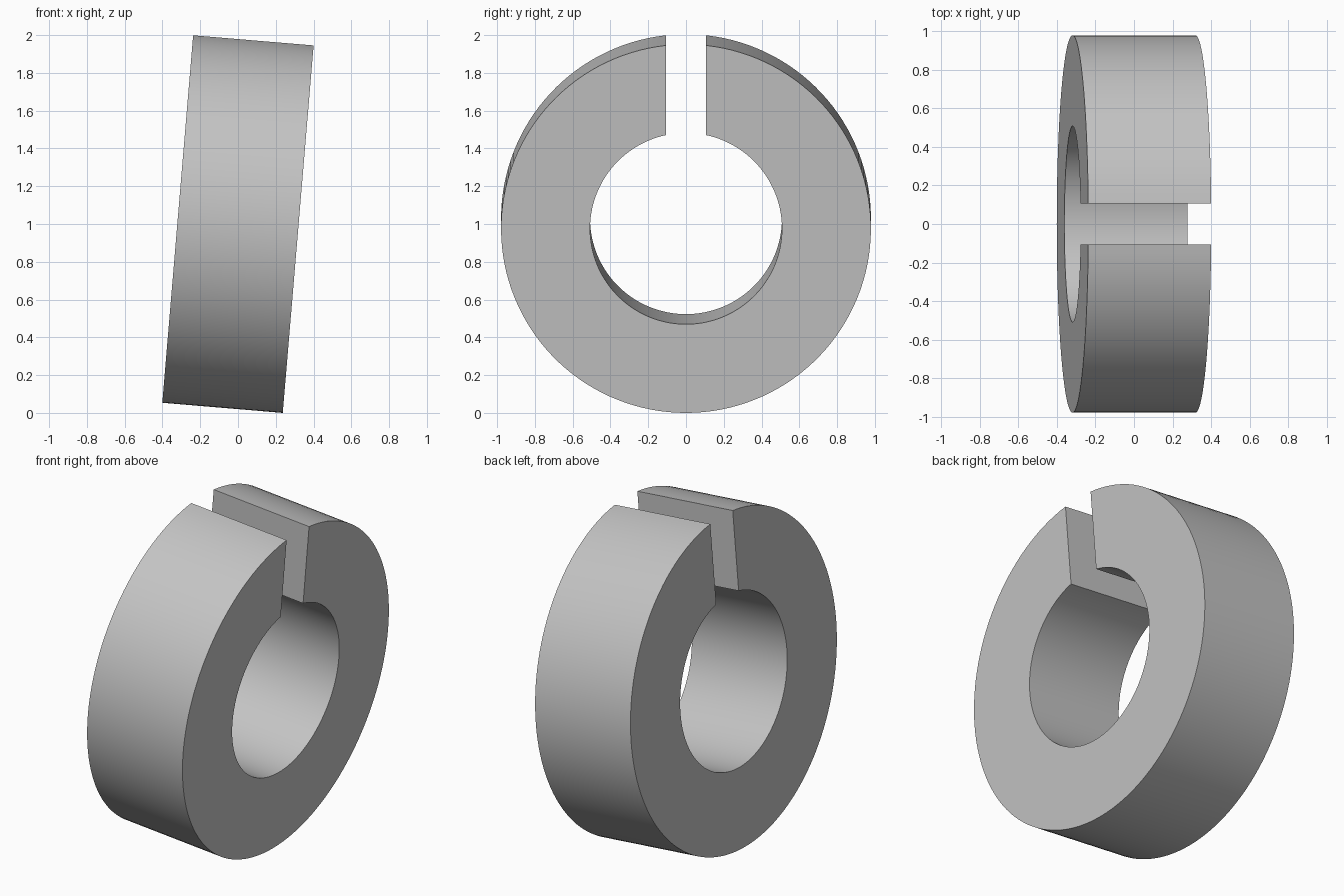
import bpy, bmesh
from math import sin, cos, asin, radians, pi

cube = bpy.data.objects.get("Cube")
if cube:
    bpy.data.objects.remove(cube, do_unlink=True)

OUTER, INNER = 0.979, 0.508
HALF_LENGTH, HALF_SLOT = 0.32, 0.107
TILT = radians(4.8)
STEPS = 128

metal = bpy.data.materials.new("plain grey")
metal.use_nodes = True
grey = (0.55, 0.55, 0.55, 1)
metal.diffuse_color = grey
metal.node_tree.nodes["Principled BSDF"].inputs["Base Color"].default_value = grey


def arc(bm, radius):
    """Open arc around the x axis, leaving a parallel-sided slot at the top."""
    start = asin(HALF_SLOT / radius)
    angles = [start + (2 * pi - 2 * start) * i / STEPS for i in range(STEPS + 1)]
    return [bm.verts.new((-HALF_LENGTH, radius * sin(a), radius * cos(a)))
            for a in angles]


# Split collar: C-shaped face extruded along its axis
bm = bmesh.new()
outer, inner = arc(bm, OUTER), arc(bm, INNER)
for i in range(STEPS):
    bm.faces.new((outer[i], outer[i + 1], inner[i + 1], inner[i]))
result = bmesh.ops.extrude_face_region(bm, geom=bm.faces[:], use_keep_orig=True)
moved = [v for v in result["geom"] if isinstance(v, bmesh.types.BMVert)]
bmesh.ops.translate(bm, verts=moved, vec=(2 * HALF_LENGTH, 0, 0))
bmesh.ops.recalc_face_normals(bm, faces=bm.faces[:])

mesh = bpy.data.meshes.new("split_collar")
bm.to_mesh(mesh)
bm.free()
mesh.materials.append(metal)
collar = bpy.data.objects.new("split_collar", mesh)
bpy.context.collection.objects.link(collar)

# Lean the collar and rest its lower edge on the floor
collar.rotation_euler.y = TILT
collar.location.z = HALF_LENGTH * sin(TILT) + OUTER * cos(TILT)

# Smooth curved walls, sharp rims
bpy.ops.object.select_all(action='DESELECT')
collar.select_set(True)
bpy.context.view_layer.objects.active = collar
bpy.ops.object.shade_smooth_by_angle(angle=radians(30))
